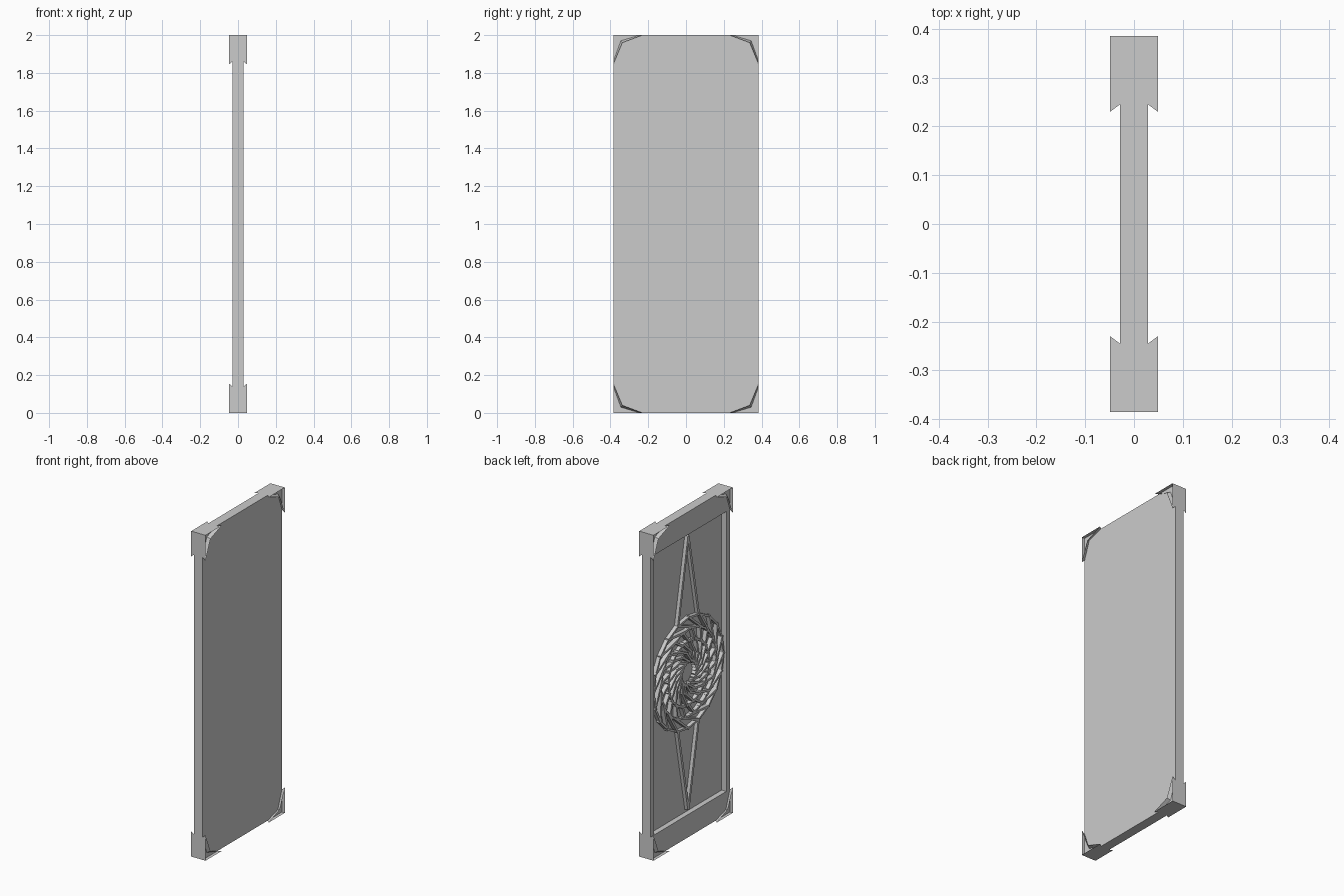
import bpy
import bmesh
from math import sin, cos, radians
from mathutils import Vector

if "Cube" in bpy.data.objects:
    bpy.data.objects.remove(bpy.data.objects["Cube"])

grey = bpy.data.materials.new("plain grey")
grey.use_nodes = True
grey.diffuse_color = (0.6, 0.6, 0.6, 1)
grey.node_tree.nodes["Principled BSDF"].inputs["Base Color"].default_value = (0.6, 0.6, 0.6, 1)

HALF_T, HALF_W, MID = 0.029, 0.385, 1.0
FLOOR = 0.003  # x of the recessed panel


def add_shell(bm, loops, cap_start=False, cap_end=False):
    """Skin a series of matching point loops, with optional end caps."""
    rings = [[bm.verts.new(p) for p in loop] for loop in loops]
    for a, b in zip(rings, rings[1:]):
        for i in range(len(a)):
            j = (i + 1) % len(a)
            bm.faces.new((a[i], a[j], b[j], b[i]))
    if cap_start:
        bm.faces.new(rings[0][::-1])
    if cap_end:
        bm.faces.new(rings[-1])


def finish(bm, name):
    bmesh.ops.recalc_face_normals(bm, faces=bm.faces)
    mesh = bpy.data.meshes.new(name)
    bm.to_mesh(mesh)
    bm.free()
    mesh.materials.append(grey)
    obj = bpy.data.objects.new(name, mesh)
    bpy.context.collection.objects.link(obj)
    return obj


def rect(x, w, h):
    return [(x, sy * w, MID + sz * h) for sy, sz in ((-1, -1), (1, -1), (1, 1), (-1, 1))]


def add_bar(bm, p, q, width, top):
    """Ridge on the panel floor between two (y, z) points around its centre."""
    p, q = Vector(p), Vector(q)
    side = (q - p).normalized().orthogonal() * width / 2
    foot = [p - side, q - side, q + side, p + side]
    add_shell(bm, [[(x, v.x, MID + v.y) for v in foot] for x in (FLOOR, top)], cap_end=True)


def polar(r, degrees):
    return r * cos(radians(degrees)), r * sin(radians(degrees))


# Door slab with one recessed panel
bm = bmesh.new()
add_shell(bm, [rect(HALF_T, HALF_W, 1), rect(-HALF_T, HALF_W, 1),
               rect(-HALF_T, 0.35, 0.86), rect(FLOOR, 0.35, 0.86)],
          cap_start=True, cap_end=True)
finish(bm, "door_slab")

# Flared open corner guards on both faces
base = [(0.385, 1), (0.245, 1), (0.345, 0.97), (0.385, 0.86)]
rim = [(0.385, 1), (0.23, 1), (0.337, 0.96), (0.385, 0.845)]
for sx, face in ((1, "plain"), (-1, "panel")):
    for sy, side in ((1, "back"), (-1, "front")):
        for sz, end in ((1, "top"), (-1, "bottom")):
            bm = bmesh.new()
            add_shell(bm, [[(sx * x, sy * y, MID + sz * z) for y, z in loop]
                           for x, loop in ((HALF_T, base), (0.0487, rim))])
            finish(bm, f"corner_guard_{face}_{side}_{end}")

# Long pointed struts above and below the wheel
bm = bmesh.new()
for sz in (1, -1):
    for sy in (1, -1):
        add_bar(bm, (0, sz * 0.84), (sy * 0.1, sz * 0.325), 0.016, -0.018)
finish(bm, "pointed_struts")

# Wheel made of tiers of slanted bars: outer radius, inner radius, sweep, phase
tiers = {"outer": (0.343, 0.265, 32, 0), "middle": (0.275, 0.19, 14, 6),
         "inner": (0.205, 0.12, 30, 3), "hub": (0.13, 0.065, 38, 9)}
COUNT = 20
for name, (r_out, r_in, sweep, phase) in tiers.items():
    bm = bmesh.new()
    for i in range(COUNT):
        a = phase + i * 360 / COUNT
        add_bar(bm, polar(r_out, a), polar(r_in, a + sweep), 0.013, -0.022)
    finish(bm, f"wheel_{name}_bars")

# Thin hoops that tie the tiers together
for name, r in (("outer", 0.338), ("middle", 0.268), ("inner", 0.197)):
    bm = bmesh.new()
    for i in range(COUNT):
        a = i * 360 / COUNT
        add_bar(bm, polar(r, a), polar(r, a + 360 / COUNT), 0.012, -0.02)
    finish(bm, f"wheel_{name}_hoop")
